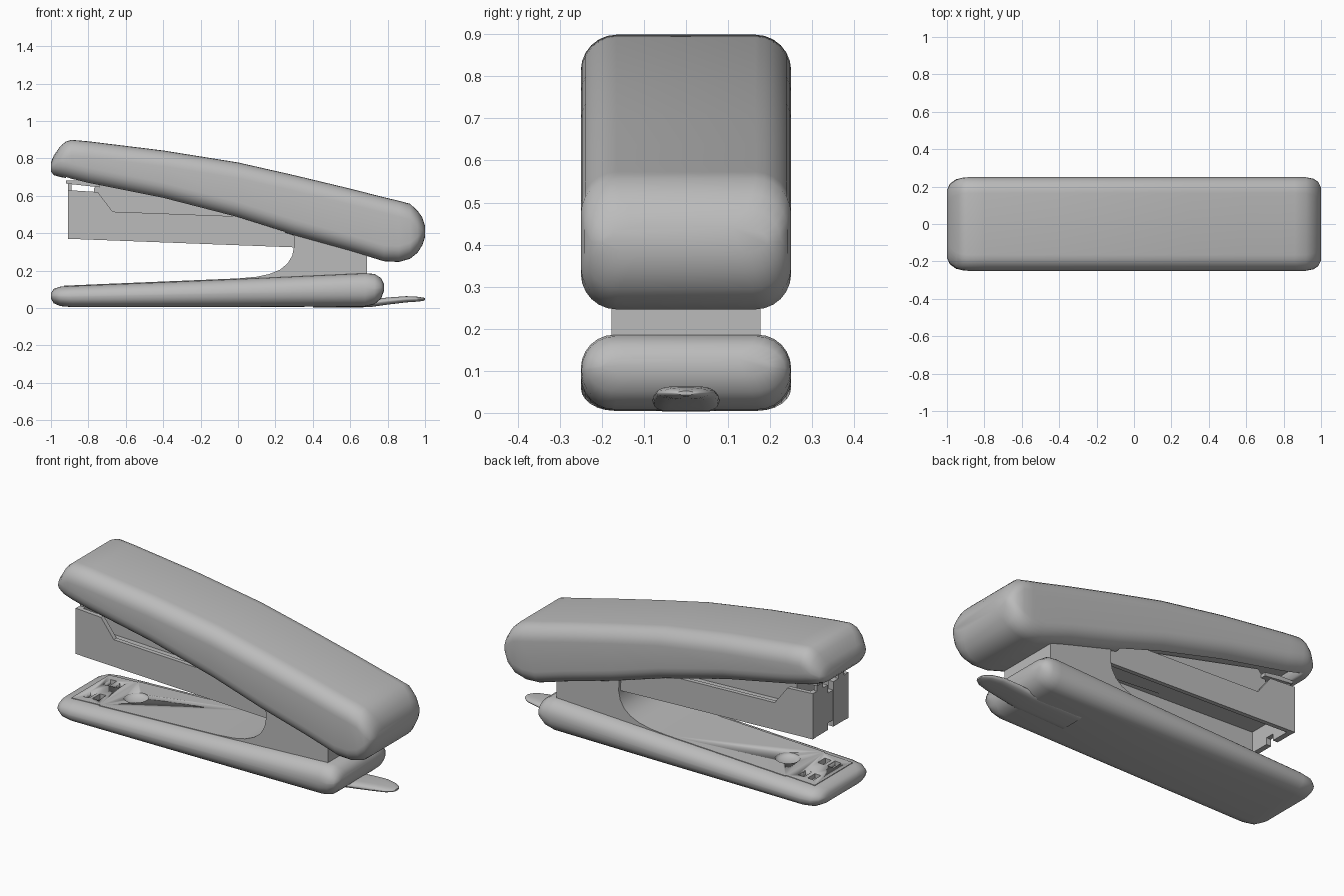
import bpy
import bmesh
import math

cube = bpy.data.objects.get("Cube")
if cube:
    bpy.data.objects.remove(cube, do_unlink=True)

grey = bpy.data.materials.new("mid_grey")
grey.use_nodes = True
grey.diffuse_color = (0.5, 0.5, 0.5, 1)
grey.node_tree.nodes["Principled BSDF"].inputs["Base Color"].default_value = (0.5, 0.5, 0.5, 1)


def finish(name, bm, angle=40):
    bmesh.ops.recalc_face_normals(bm, faces=bm.faces)
    mesh = bpy.data.meshes.new(name)
    bm.to_mesh(mesh)
    bm.free()
    mesh.materials.append(grey)
    ob = bpy.data.objects.new(name, mesh)
    bpy.context.collection.objects.link(ob)
    bpy.ops.object.select_all(action='DESELECT')
    ob.select_set(True)
    bpy.context.view_layer.objects.active = ob
    bpy.ops.object.shade_smooth_by_angle(angle=math.radians(angle))
    return ob


def loft(name, stations, round_y, round_z, steps=6):
    """Rounded-rectangle sections (x, bottom, top, half width) joined along x."""
    bm = bmesh.new()
    rings = []
    for x, low, high, half in stations:
        ry, rz = min(round_y, half), min(round_z, (high - low) * 0.48)
        ring = []
        for corner in range(4):
            for i in range(steps + 1):
                a = (corner + i / steps) * math.pi / 2
                sy = 1 if corner in (0, 3) else -1
                cz = high - rz if corner < 2 else low + rz
                ring.append(bm.verts.new((x, sy * (half - ry) + ry * math.cos(a),
                                          cz + rz * math.sin(a))))
        rings.append(ring)
    for a, b in zip(rings, rings[1:]):
        for i in range(len(a)):
            j = (i + 1) % len(a)
            bm.faces.new((a[i], a[j], b[j], b[i]))
    bm.faces.new(rings[0])
    bm.faces.new(rings[-1])
    return finish(name, bm, 50)


def prism(name, profile, y0, y1):
    """Side profile (x, z) extruded across y."""
    bm = bmesh.new()
    face = bm.faces.new([bm.verts.new((x, y0, z)) for x, z in profile])
    new = bmesh.ops.extrude_face_region(bm, geom=[face])["geom"]
    bmesh.ops.translate(bm, vec=(0, y1 - y0, 0),
                        verts=[v for v in new if isinstance(v, bmesh.types.BMVert)])
    return finish(name, bm)


def box(name, x0, x1, y0, y1, z0, z1):
    return prism(name, [(x0, z0), (x1, z0), (x1, z1), (x0, z1)], y0, y1)


def cut(target, cutter):
    mod = target.modifiers.new("cut", 'BOOLEAN')
    mod.operation = 'DIFFERENCE'
    mod.solver = 'EXACT'
    mod.object = cutter
    bpy.context.view_layer.objects.active = target
    bpy.ops.object.modifier_apply(modifier=mod.name)


def discard(ob):
    bpy.data.objects.remove(ob, do_unlink=True)


# Top cover, hollow underneath
cover = loft("top_cover", [
    (-1.0, 0.73, 0.78, 0.18), (-0.985, 0.71, 0.815, 0.21), (-0.95, 0.70, 0.865, 0.238),
    (-0.92, 0.695, 0.89, 0.247), (-0.89, 0.687, 0.899, 0.25), (-0.8, 0.665, 0.891, 0.25),
    (-0.4, 0.585, 0.842, 0.25), (0, 0.482, 0.778, 0.25), (0.3, 0.388, 0.71, 0.25),
    (0.6, 0.305, 0.638, 0.25), (0.78, 0.25, 0.592, 0.25), (0.86, 0.246, 0.573, 0.25),
    (0.92, 0.263, 0.557, 0.25), (0.96, 0.295, 0.52, 0.242), (0.985, 0.335, 0.485, 0.225),
    (1.0, 0.38, 0.44, 0.195)], 0.085, 0.085)
pocket = prism("pocket_cutter", [(-0.92, 0.55), (-0.92, 0.75), (0.25, 0.47), (0.25, 0.3)],
               -0.19, 0.19)
cut(cover, pocket)
discard(pocket)

# Base with rounded edges
base = loft("base", [
    (-1.0, 0.05, 0.08, 0.18), (-0.985, 0.025, 0.102, 0.215), (-0.95, 0.01, 0.114, 0.24),
    (-0.89, 0.005, 0.118, 0.25), (0, 0.005, 0.155, 0.25), (0.68, 0.008, 0.186, 0.25),
    (0.73, 0.02, 0.182, 0.248), (0.765, 0.05, 0.16, 0.235), (0.78, 0.09, 0.13, 0.2)],
    0.08, 0.08)

# Hinge block sweeping forward into the base panel
hinge = prism("hinge_block", [
    (-0.75, 0.1), (-0.75, 0.127), (0, 0.158), (0.1, 0.167), (0.17, 0.182), (0.225, 0.205),
    (0.265, 0.238), (0.29, 0.28), (0.3, 0.33), (0.295, 0.47), (0.69, 0.4), (0.69, 0.1)],
    -0.177, 0.177)

# Anvil plate with staple slots and a round dimple behind it
anvil = prism("anvil_plate", [(-0.93, 0.09), (-0.93, 0.119), (-0.75, 0.127), (-0.75, 0.09)],
              -0.17, 0.17)
for y in (-0.09, 0.09):
    for x in (-0.87, -0.81):
        slot = box("slot_cutter", x - 0.02, x + 0.02, y - 0.035, y + 0.035, 0.095, 0.2)
        cut(anvil, slot)
        cut(base, slot)
        discard(slot)
bm = bmesh.new()
bmesh.ops.create_uvsphere(bm, u_segments=32, v_segments=16, radius=0.065)
for v in bm.verts:
    v.co = (v.co.x - 0.64, v.co.y, v.co.z * 0.4 + 0.132)
dimple = finish("dimple_cutter", bm)
cut(hinge, dimple)
cut(base, dimple)
discard(dimple)

# Magazine: open-bottomed channel
for side, label in ((-1, "right"), (1, "left")):
    prism(label + "_magazine_wall", [
        (-0.91, 0.37), (-0.91, 0.63), (-0.75, 0.62), (-0.67, 0.515), (0, 0.49),
        (0.36, 0.475), (0.36, 0.322)], side * 0.16, side * 0.135)
    box(label + "_nose_plate", -0.91, -0.88, side * 0.025, side * 0.15, 0.372, 0.628)
    box(label + "_tab_post", -0.91, -0.89, side * 0.07, side * 0.12, 0.6, 0.67)
box("nose_center", -0.908, -0.88, -0.03, 0.03, 0.41, 0.58)
prism("magazine_deck", [(-0.88, 0.49), (-0.88, 0.515), (-0.67, 0.51), (0.36, 0.47),
                        (0.36, 0.44)], -0.14, 0.14)

# Driver rail inside the cover and its front tab
prism("driver_rail", [(-0.77, 0.5), (-0.77, 0.64), (-0.72, 0.69), (0.3, 0.45), (0.3, 0.42)],
      -0.1, 0.1)
prism("front_tab", [(-0.92, 0.665), (-0.92, 0.682), (-0.83, 0.68), (-0.74, 0.665),
                    (-0.74, 0.645)], -0.13, 0.13)

# Release tongue under the back end
loft("release_tongue", [
    (0.4, 0.003, 0.02, 0.08), (0.7, 0.004, 0.045, 0.08), (0.8, 0.018, 0.056, 0.078),
    (0.9, 0.03, 0.063, 0.07), (0.96, 0.034, 0.06, 0.055), (0.99, 0.038, 0.056, 0.035),
    (1.0, 0.042, 0.052, 0.02)], 0.04, 0.03, 4)
